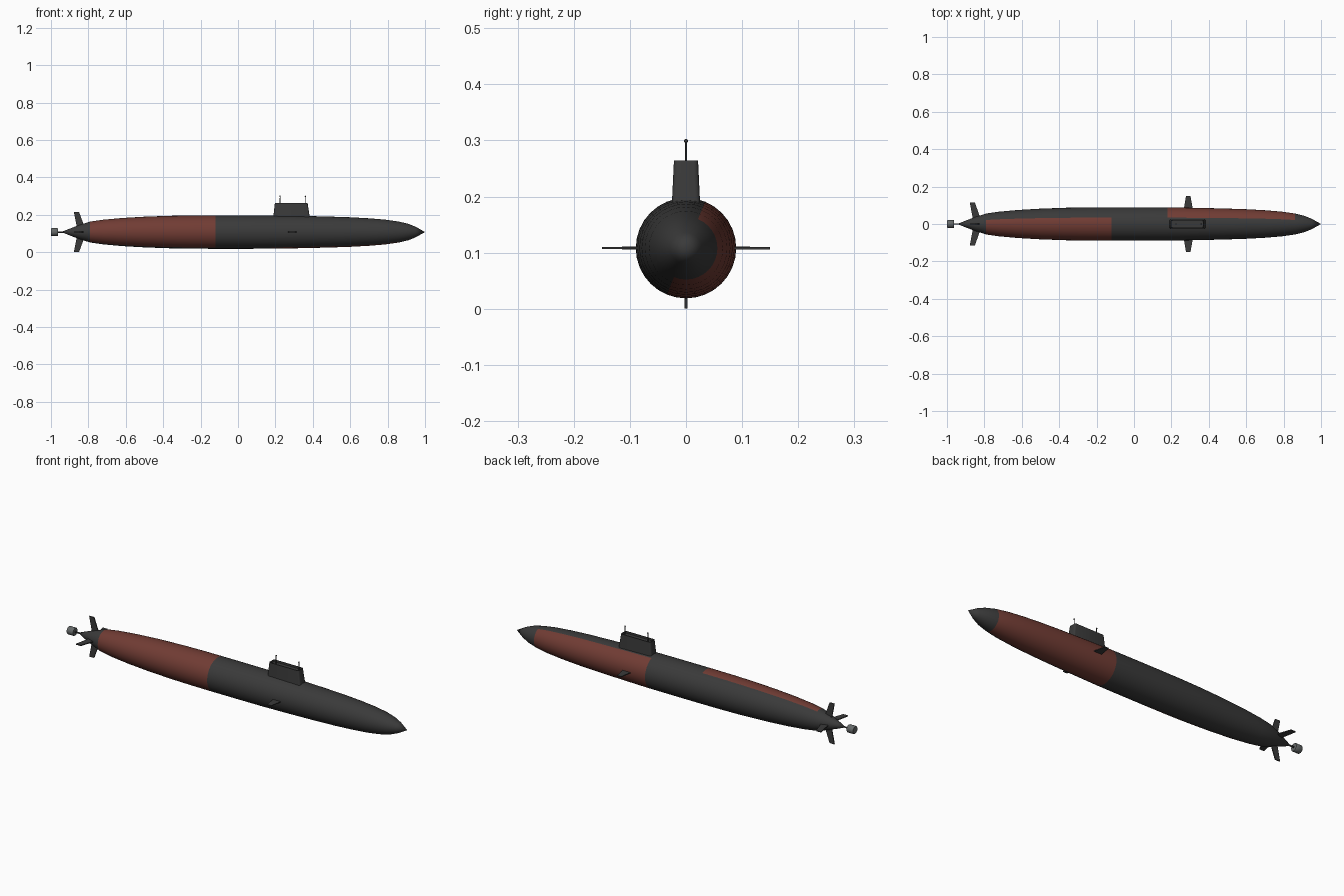
import bpy, bmesh, math
from mathutils import Matrix, Vector

if "Cube" in bpy.data.objects:
    bpy.data.objects.remove(bpy.data.objects["Cube"])

AXIS_Z = 0.108   # height of the hull centre line


def material(name, rgb):
    m = bpy.data.materials.new(name)
    m.diffuse_color = (*rgb, 1)
    m.use_nodes = True
    m.node_tree.nodes["Principled BSDF"].inputs["Base Color"].default_value = m.diffuse_color
    return m


DARK = material("dark_grey", (0.042, 0.042, 0.042))
RED = material("rust_red", (0.165, 0.045, 0.034))
STEEL = material("steel_grey", (0.13, 0.14, 0.14))


def finish(bm, name, mats, smooth=True):
    bmesh.ops.recalc_face_normals(bm, faces=bm.faces)
    mesh = bpy.data.meshes.new(name)
    bm.to_mesh(mesh)
    bm.free()
    ob = bpy.data.objects.new(name, mesh)
    bpy.context.collection.objects.link(ob)
    for m in mats:
        mesh.materials.append(m)
    if smooth:
        bpy.ops.object.select_all(action='DESELECT')
        ob.select_set(True)
        bpy.context.view_layer.objects.active = ob
        bpy.ops.object.shade_smooth_by_angle(angle=math.radians(35))
    return ob


def revolve(bm, profile, sides):
    """Turn (x, radius) pairs around the hull axis."""
    rings = []
    for x, r in profile:
        if r == 0:
            rings.append([bm.verts.new((x, 0, AXIS_Z))])
            continue
        rings.append([bm.verts.new((x, r * math.sin(2 * math.pi * i / sides),
                                    AXIS_Z + r * math.cos(2 * math.pi * i / sides)))
                      for i in range(sides)])
    for a, b in zip(rings, rings[1:]):
        for i in range(sides):
            j = (i + 1) % sides
            if len(a) == 1:
                bm.faces.new((a[0], b[i], b[j]))
            elif len(b) == 1:
                bm.faces.new((a[i], a[j], b[0]))
            else:
                bm.faces.new((a[i], a[j], b[j], b[i]))


# hull with two rust patches, one on each side
hull_profile = [(-0.945, 0), (-0.90, 0.018), (-0.85, 0.037), (-0.79, 0.056), (-0.72, 0.066),
                (-0.62, 0.075), (-0.5, 0.082), (-0.36, 0.087), (-0.24, 0.089), (-0.12, 0.0895),
                (0.03, 0.0895), (0.18, 0.089), (0.33, 0.0865), (0.48, 0.083), (0.6, 0.079),
                (0.7, 0.0735), (0.79, 0.066), (0.86, 0.056), (0.91, 0.044), (0.95, 0.028),
                (1.0, 0)]
bm = bmesh.new()
revolve(bm, hull_profile, 32)
for f in bm.faces:
    c = f.calc_center_median()
    ang = math.degrees(math.atan2(c.y, c.z - AXIS_Z)) % 360   # 0 = top, 90 = +y
    aft = -0.79 < c.x < -0.12 and (ang > 202.5 or ang < 22.5)
    fore = 0.18 < c.x < 0.86 and 22.5 < ang < 202.5
    f.material_index = int(aft or fore)
finish(bm, "hull", [DARK, RED])

# sail: tapered block with rounded corners and a sunken bridge on top
bm = bmesh.new()


def outline(x0, x1, hw, z, r=0.008):
    pts = []
    for cx, cy, start in ((x1 - r, hw - r, 0), (x0 + r, hw - r, 90),
                          (x0 + r, r - hw, 180), (x1 - r, r - hw, 270)):
        for k in range(4):
            a = math.radians(start + 30 * k)
            pts.append(bm.verts.new((cx + r * math.cos(a), cy + r * math.sin(a), z)))
    return pts


loops = [outline(0.187, 0.386, 0.026, 0.17), outline(0.197, 0.372, 0.0215, 0.264),
         outline(0.201, 0.368, 0.0175, 0.264, 0.005), outline(0.201, 0.368, 0.0175, 0.254, 0.005)]
for a, b in zip(loops, loops[1:]):
    for i in range(len(a)):
        j = (i + 1) % len(a)
        bm.faces.new((a[i], a[j], b[j], b[i]))
bm.faces.new(loops[0])
bm.faces.new(loops[-1])
finish(bm, "sail", [DARK])

# masts with small round heads
for i, x in enumerate((0.225, 0.36)):
    bm = bmesh.new()
    bmesh.ops.create_cone(bm, cap_ends=True, segments=10, radius1=0.0022, radius2=0.0018, depth=0.05,
                          matrix=Matrix.Translation((x, 0, 0.275)))
    bmesh.ops.create_uvsphere(bm, u_segments=10, v_segments=6, radius=0.0038,
                              matrix=Matrix.Translation((x, 0, 0.299)))
    finish(bm, f"mast_{i + 1}", [DARK])


def fin(name, shape, thick, turn):
    """Flat plate from (x, radial distance) points, turned about the hull axis."""
    bm = bmesh.new()
    face = bm.faces.new([bm.verts.new((x, -thick / 2, r)) for x, r in shape])
    ext = bmesh.ops.extrude_face_region(bm, geom=[face])
    bmesh.ops.translate(bm, vec=Vector((0, thick, 0)),
                        verts=[v for v in ext["geom"] if isinstance(v, bmesh.types.BMVert)])
    bm.transform(Matrix.Translation((0, 0, AXIS_Z)) @ Matrix.Rotation(math.radians(turn), 4, 'X'))
    finish(bm, name, [DARK], smooth=False)


# four swept tail fins in a cross
for n in range(4):
    tip = 0.108 if n % 2 == 0 else 0.114
    fin(f"tail_fin_{n + 1}", [(-0.86, 0.02), (-0.878, tip), (-0.85, tip), (-0.818, 0.02)],
        0.005, 90 * n)

# bow planes at mid height
for side, turn in (("left", 90), ("right", -90)):
    fin(f"bow_plane_{side}", [(0.265, 0.07), (0.278, 0.15), (0.302, 0.15), (0.316, 0.07)],
        0.004, turn)

# propulsor drum and shaft
bm = bmesh.new()
revolve(bm, [(-1.0, 0), (-1.0, 0.019), (-0.997, 0.021), (-0.965, 0.021), (-0.962, 0.019),
             (-0.962, 0)], 20)
finish(bm, "propulsor", [STEEL])
bm = bmesh.new()
revolve(bm, [(-0.98, 0), (-0.98, 0.004), (-0.92, 0.004), (-0.92, 0)], 12)
finish(bm, "propeller_shaft", [DARK])
